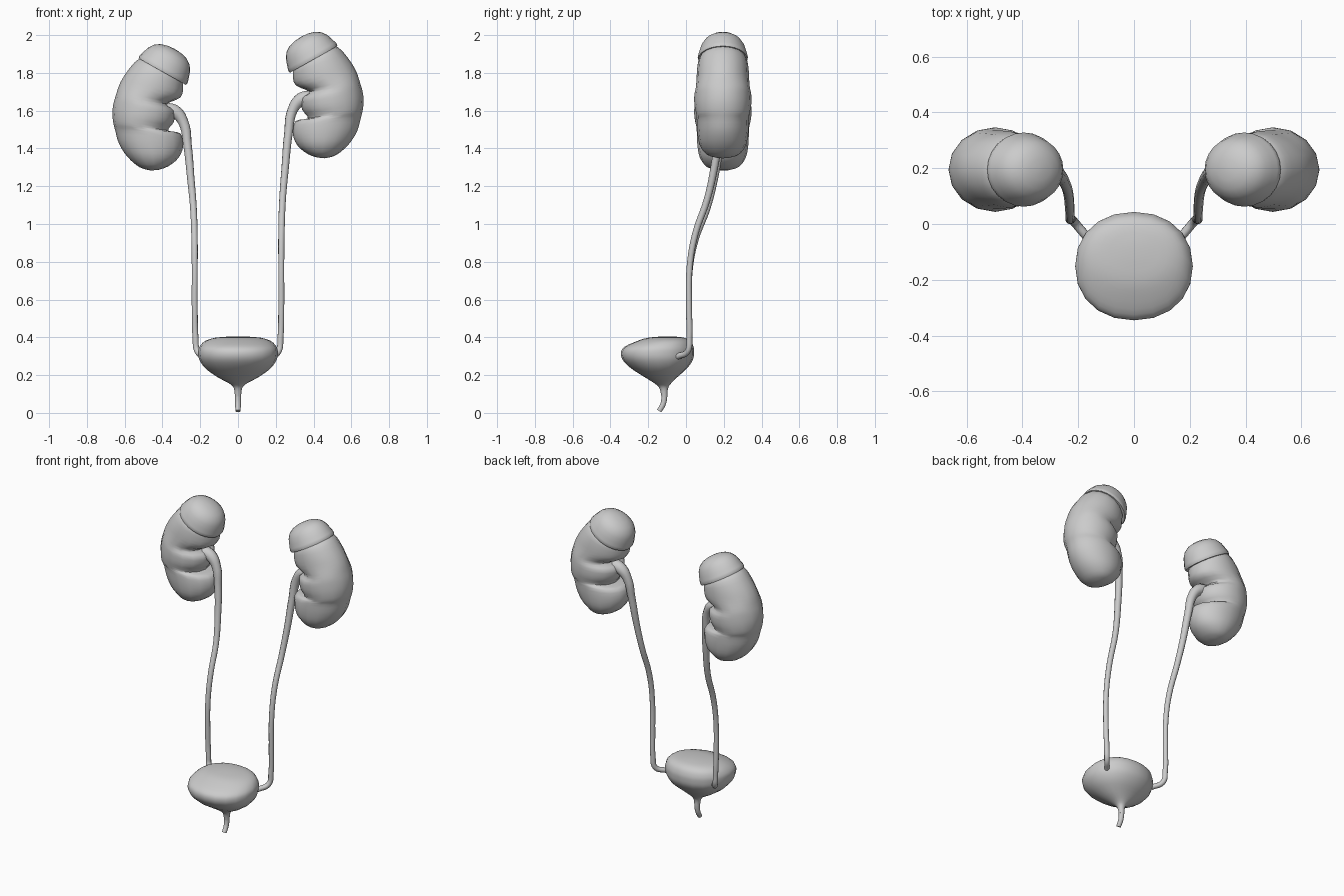
import bpy, bmesh, math
from mathutils import Vector

cube = bpy.data.objects.get("Cube")
if cube:
    bpy.data.objects.remove(cube, do_unlink=True)

grey = bpy.data.materials.new("light grey")
grey.use_nodes = True
grey.diffuse_color = (0.6, 0.6, 0.6, 1)
grey.node_tree.nodes["Principled BSDF"].inputs["Base Color"].default_value = (0.6, 0.6, 0.6, 1)

Y = Vector((0, 1, 0))
KIDNEY_Y = 0.195


def smooth_rows(rows, steps):
    """Catmull-Rom interpolation between rows of numbers."""
    out = []
    for i in range(len(rows) - 1):
        a, b, c, d = (rows[max(0, min(len(rows) - 1, i + k))] for k in (-1, 0, 1, 2))
        for s in range(steps):
            t = s / steps
            out.append([q + t / 2 * (r - p + t * (2 * p - 5 * q + 4 * r - w + t * (3 * (q - r) + w - p)))
                        for p, q, r, w in zip(a, b, c, d)])
    return out + [list(rows[-1])]


def loft(name, rings, sides, power=1.0):
    """Skin rings given as (centre, first half axis, second half axis)."""
    def shape(v):
        return math.copysign(abs(v) ** power, v)
    bm = bmesh.new()
    loops = []
    for c, u, v in rings:
        angles = [2 * math.pi * k / sides for k in range(sides)]
        loops.append([bm.verts.new(c + u * shape(math.cos(a)) + v * shape(math.sin(a))) for a in angles])
    for a, b in zip(loops, loops[1:]):
        for k in range(sides):
            n = (k + 1) % sides
            bm.faces.new((a[k], a[n], b[n], b[k]))
    for loop, ring in ((loops[0], rings[0]), (loops[-1], rings[-1])):
        pole = bm.verts.new(ring[0])
        for k in range(sides):
            bm.faces.new((loop[k], loop[(k + 1) % sides], pole))
    bmesh.ops.recalc_face_normals(bm, faces=bm.faces)
    mesh = bpy.data.meshes.new(name)
    bm.to_mesh(mesh)
    bm.free()
    obj = bpy.data.objects.new(name, mesh)
    bpy.context.collection.objects.link(obj)
    finish(obj)


def finish(obj):
    obj.data.materials.clear()
    obj.data.materials.append(grey)
    bpy.ops.object.select_all(action='DESELECT')
    obj.select_set(True)
    bpy.context.view_layer.objects.active = obj
    bpy.ops.object.shade_smooth_by_angle(angle=math.radians(50))


def tube(name, points):
    """Round tube through (x, y, z, radius) points."""
    curve = bpy.data.curves.new(name, 'CURVE')
    curve.dimensions = '3D'
    curve.bevel_depth = 1
    curve.bevel_resolution = 3
    curve.resolution_u = 5
    curve.use_fill_caps = True
    spline = curve.splines.new('BEZIER')
    spline.bezier_points.add(len(points) - 1)
    for bp, (x, y, z, r) in zip(spline.bezier_points, points):
        bp.co = (x, y, z)
        bp.radius = r
        bp.handle_left_type = bp.handle_right_type = 'AUTO'
    obj = bpy.data.objects.new(name, curve)
    bpy.context.collection.objects.link(obj)
    bpy.ops.object.select_all(action='DESELECT')
    obj.select_set(True)
    bpy.context.view_layer.objects.active = obj
    bpy.ops.object.convert(target='MESH')
    finish(bpy.context.view_layer.objects.active)


# Kidney sections: inner x, inner z, outer x, outer z, half depth
KIDNEY = [
    (.42, 1.352, .46, 1.348, .03), (.37, 1.37, .52, 1.365, .085), (.315, 1.415, .585, 1.42, .122),
    (.29, 1.48, .63, 1.49, .135), (.305, 1.545, .65, 1.56, .138), (.37, 1.56, .66, 1.6, .14),
    (.34, 1.605, .665, 1.65, .15), (.335, 1.665, .66, 1.7, .151), (.375, 1.7, .647, 1.745, .143),
    (.305, 1.735, .625, 1.81, .139), (.29, 1.79, .585, 1.875, .135), (.30, 1.83, .53, 1.935, .12),
    (.35, 1.91, .46, 1.955, .06)]

# Adrenal cap profile: relative radius, height along the tilted axis
CAP = [(.9, -.012), (.98, -.012), (1, 0), (.98, .012), (.93, .035), (.86, .065),
       (.73, .092), (.53, .112), (.28, .122), (.06, .125)]

# Ureter path: x, y, z, radius
URETER = [
    (.39, .195, 1.67, .04), (.335, .195, 1.66, .037), (.29, .19, 1.605, .028), (.267, .177, 1.48, .023),
    (.25, .15, 1.3, .02), (.236, .112, 1.13, .018), (.23, .05, .95, .017), (.229, .02, .78, .016),
    (.229, .016, .55, .016), (.225, .018, .4, .016), (.215, .008, .325, .016), (.17, -.045, .298, .016)]

# Paired organs, the right one sitting a little lower
for side, sign, drop in (("left", 1, 0), ("right", -1, .065)):
    rings = []
    for ix, iz, ox, oz, depth in smooth_rows(KIDNEY, 3):
        inner = Vector((sign * ix, KIDNEY_Y, iz - drop))
        outer = Vector((sign * ox, KIDNEY_Y, oz - drop))
        rings.append(((inner + outer) / 2, (outer - inner) / 2, Y * depth))
    loft(side + "_kidney", rings, 16)

    along = Vector((sign * .87, 0, .49))
    axis = Vector((sign * -.49, 0, .87))
    centre = Vector((sign * .395, KIDNEY_Y, 1.882 - drop))
    loft(side + "_adrenal_gland",
         [(centre + axis * h, along * .147 * r, Y * .133 * r) for r, h in CAP], 24)

    tube(side + "_ureter",
         [(sign * x, y, z - drop * max(0, min(1, (z - .5) / .9)), r) for x, y, z, r in URETER])

# Bladder sections: z, front y, back y, half width
BLADDER = [
    (.085, -.13, -.1, .016), (.13, -.14, -.095, .022), (.155, -.165, -.08, .045), (.19, -.22, -.045, .11),
    (.235, -.29, .005, .172), (.28, -.335, .036, .204), (.32, -.345, .043, .211), (.35, -.325, .04, .204),
    (.38, -.26, .024, .175), (.398, -.2, -.01, .12), (.405, -.12, -.07, .03)]
loft("bladder",
     [(Vector((0, (f + b) / 2, z)), Vector((w, 0, 0)), Y * (b - f) / 2)
      for z, f, b, w in smooth_rows(BLADDER, 3)], 20, .93)

# Urethra
tube("urethra", [(0, -.115, .12, .018), (0, -.115, .08, .016), (0, -.122, .045, .015), (0, -.142, .01, .014)])
